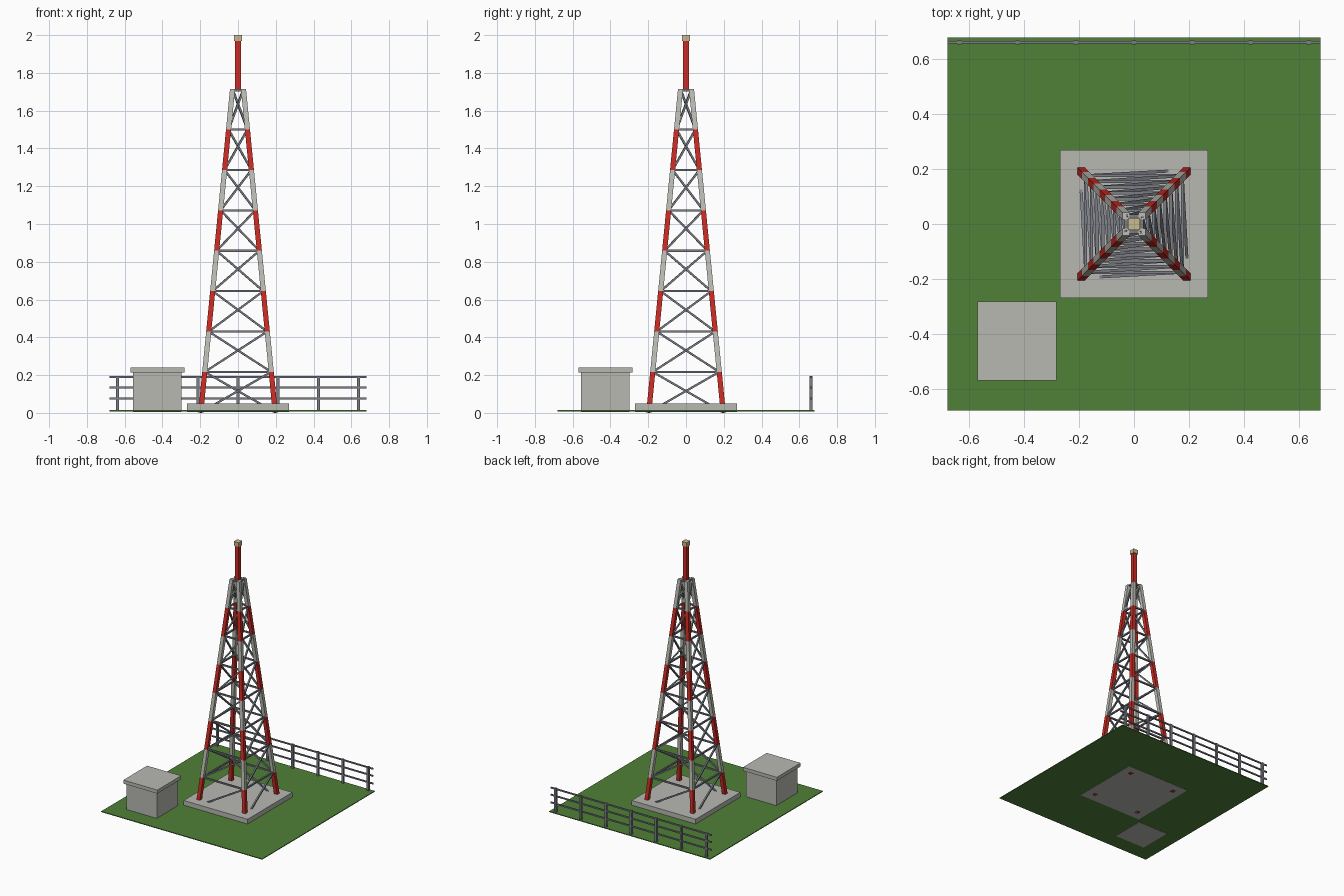
import bpy
import bmesh
from mathutils import Vector

cube = bpy.data.objects.get("Cube")
if cube:
    bpy.data.objects.remove(cube, do_unlink=True)


def material(name, r, g, b):
    m = bpy.data.materials.new(name)
    m.use_nodes = True
    m.diffuse_color = (r, g, b, 1)
    m.node_tree.nodes["Principled BSDF"].inputs["Base Color"].default_value = (r, g, b, 1)
    return m


GRASS = material("grass green", 0.08, 0.22, 0.04)
CONCRETE = material("concrete grey", 0.48, 0.48, 0.45)
RED = material("signal red", 0.60, 0.025, 0.018)
PALE = material("pale grey paint", 0.52, 0.52, 0.48)
STEEL = material("steel grey", 0.20, 0.21, 0.24)
BEIGE = material("lamp beige", 0.58, 0.50, 0.28)


def prism(bm, bottom, top, index=0):
    """Closed six-sided solid between two quads."""
    a = [bm.verts.new(p) for p in bottom]
    b = [bm.verts.new(p) for p in top]
    faces = [a[::-1], b]
    faces += [[a[i], a[(i + 1) % 4], b[(i + 1) % 4], b[i]] for i in range(4)]
    for f in faces:
        bm.faces.new(f).material_index = index


def box(bm, lo, hi):
    def quad(z):
        return [(lo[0], lo[1], z), (hi[0], lo[1], z), (hi[0], hi[1], z), (lo[0], hi[1], z)]
    prism(bm, quad(lo[2]), quad(hi[2]))


def beam(bm, p, q, width):
    """Square bar from p to q."""
    d = (q - p).normalized()
    u = d.cross(Vector((0, 0, 1))).normalized() * width / 2
    v = d.cross(u)
    corners = [-u - v, u - v, u + v, v - u]
    prism(bm, [p + c for c in corners], [q + c for c in corners])


def finish(name, bm, *mats):
    bmesh.ops.recalc_face_normals(bm, faces=bm.faces)
    mesh = bpy.data.meshes.new(name)
    bm.to_mesh(mesh)
    bm.free()
    for m in mats:
        mesh.materials.append(m)
    obj = bpy.data.objects.new(name, mesh)
    bpy.context.collection.objects.link(obj)
    return obj


def box_object(name, lo, hi, mat):
    bm = bmesh.new()
    box(bm, lo, hi)
    return finish(name, bm, mat)


# Site and hut
box_object("ground", (-0.68, -0.68, 0.008), (0.68, 0.68, 0.014), GRASS)
box_object("tower_pad", (-0.27, -0.27, 0.006), (0.27, 0.27, 0.05), CONCRETE)
box_object("hut_walls", (-0.555, -0.555, 0.006), (-0.298, -0.298, 0.215), CONCRETE)
box_object("hut_roof", (-0.57, -0.57, 0.213), (-0.283, -0.283, 0.24), CONCRETE)

# Tower frame: four tapering legs split into equal bays
BAYS = 8
BASE, TOP = 0.003, 1.714
SIGNS = [(-1, -1), (1, -1), (1, 1), (-1, 1)]


def node(corner, level):
    t = level / BAYS
    r = 0.197 + (0.029 - 0.197) * t
    sx, sy = SIGNS[corner % 4]
    return Vector((sx * r, sy * r, BASE + (TOP - BASE) * t))


# Legs in alternating red and pale bands
for c, name in enumerate(["front_right_leg", "front_left_leg", "back_left_leg", "back_right_leg"]):
    bm = bmesh.new()
    section = [Vector((sx, sy, 0)) * 0.0135 for sx, sy in SIGNS]
    for k in range(BAYS):
        prism(bm, [node(c, k) + s for s in section],
              [node(c, k + 1) + s for s in section], k % 2)
    finish(name, bm, RED, PALE)

# One diagonal and one horizontal per bay on each side
diagonals, horizontals = bmesh.new(), bmesh.new()
for k in range(BAYS):
    for c in range(4):
        beam(diagonals, node(c, k), node(c + 1, k + 1), 0.011)
        drop = Vector((0, 0, 0.006 if k == BAYS - 1 else 0))
        beam(horizontals, node(c, k + 1) - drop, node(c + 1, k + 1) - drop, 0.011)
finish("diagonal_braces", diagonals, STEEL)
finish("horizontal_braces", horizontals, STEEL)

# Mast and lamp
box_object("mast", (-0.016, -0.016, 1.705), (0.016, 0.016, 1.972), RED)
box_object("mast_lamp", (-0.021, -0.021, 1.968), (0.021, 0.021, 2.0), BEIGE)

# Back fence
posts, rails = bmesh.new(), bmesh.new()
for i in range(-3, 4):
    x = i * 0.2125
    box(posts, (x - 0.008, 0.654, 0.01), (x + 0.008, 0.670, 0.196))
for z in (0.076, 0.135, 0.189):
    box(rails, (-0.68, 0.6575, z - 0.005), (0.68, 0.6665, z + 0.005))
finish("fence_posts", posts, STEEL)
finish("fence_rails", rails, STEEL)
